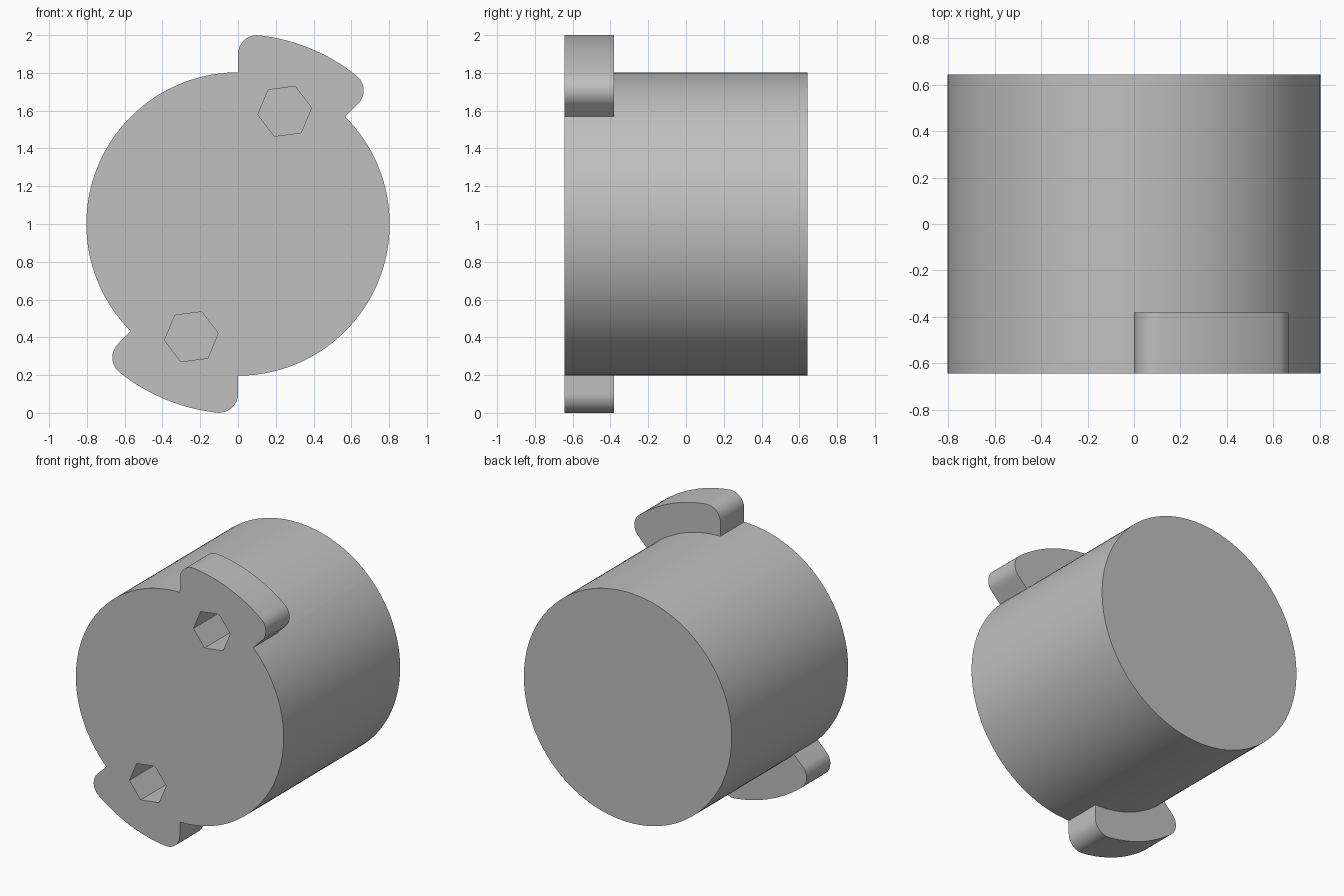
import bpy
from math import cos, sin, pi, radians, asin, sqrt
from mathutils import Vector

if "Cube" in bpy.data.objects:
    bpy.data.objects.remove(bpy.data.objects["Cube"], do_unlink=True)

FRONT, BACK, LUG_BACK = -0.643, 0.643, -0.38
CENTRE_Z = 1.0
BODY_R, LUG_R, FILLET = 0.803, 1.005, 0.1
HOLE_R, HOLE_DIST, HOLE_DEPTH = 0.143, 0.646, 0.4

grey = bpy.data.materials.new("plain_grey")
grey.use_nodes = True
colour = (0.53, 0.53, 0.53, 1)
grey.diffuse_color = colour
grey.node_tree.nodes["Principled BSDF"].inputs["Base Color"].default_value = colour


def polar(r, a):
    return Vector((r * cos(a), r * sin(a)))


def arc(centre, r, start, end, steps):
    return [centre + polar(r, start + (end - start) * i / steps) for i in range(steps + 1)]


def prism(name, outline, y0, y1):
    """Extrude a counter-clockwise x-z outline from y0 to y1."""
    n = len(outline)
    verts = [(p.x, y, p.y + CENTRE_Z) for y in (y0, y1) for p in outline]
    faces = [list(range(n)), list(range(2 * n - 1, n - 1, -1))]
    faces += [(i, i + n, (i + 1) % n + n, (i + 1) % n) for i in range(n)]
    mesh = bpy.data.meshes.new(name)
    mesh.from_pydata(verts, [], faces)
    mesh.materials.append(grey)
    obj = bpy.data.objects.new(name, mesh)
    bpy.context.collection.objects.link(obj)
    return obj


def combine(target, tool, operation):
    """Apply a boolean and discard the tool."""
    mod = target.modifiers.new(operation.lower(), "BOOLEAN")
    mod.operation, mod.solver, mod.object = operation, "EXACT", tool
    bpy.ops.object.modifier_apply(modifier=mod.name)
    bpy.data.objects.remove(tool, do_unlink=True)


# Round body
origin = Vector((0, 0))
body = prism("plug_body", arc(origin, BODY_R, 0, 2 * pi, 128)[:-1], FRONT, BACK)
bpy.ops.object.select_all(action="DESELECT")
body.select_set(True)
bpy.context.view_layer.objects.active = body

# Two opposite rounded lugs, each with a hexagonal socket
fillet_dist = LUG_R - FILLET
lean = asin(FILLET / fillet_dist)
for turn in (0, pi):
    a0, a1 = turn + radians(45), turn + radians(90)
    low, high = a0 + lean, a1 - lean
    outline = [polar(0.7, a0)]
    outline += arc(polar(fillet_dist, low), FILLET, a0 - pi / 2, low, 14)
    outline += arc(origin, LUG_R, low, high, 20)[1:-1]
    outline += arc(polar(fillet_dist, high), FILLET, high, a1 + pi / 2, 14)
    outline.append(polar(0.7, a1))
    combine(body, prism("lug", outline, FRONT, LUG_BACK), "UNION")

for turn in (0, pi):
    mid = turn + radians(67.5)
    socket = arc(polar(HOLE_DIST, mid), HOLE_R, mid, mid + 2 * pi, 6)[:-1]
    combine(body, prism("socket_cutter", socket, FRONT - 0.1, FRONT + HOLE_DEPTH), "DIFFERENCE")

bpy.ops.object.shade_smooth_by_angle(angle=radians(30))
